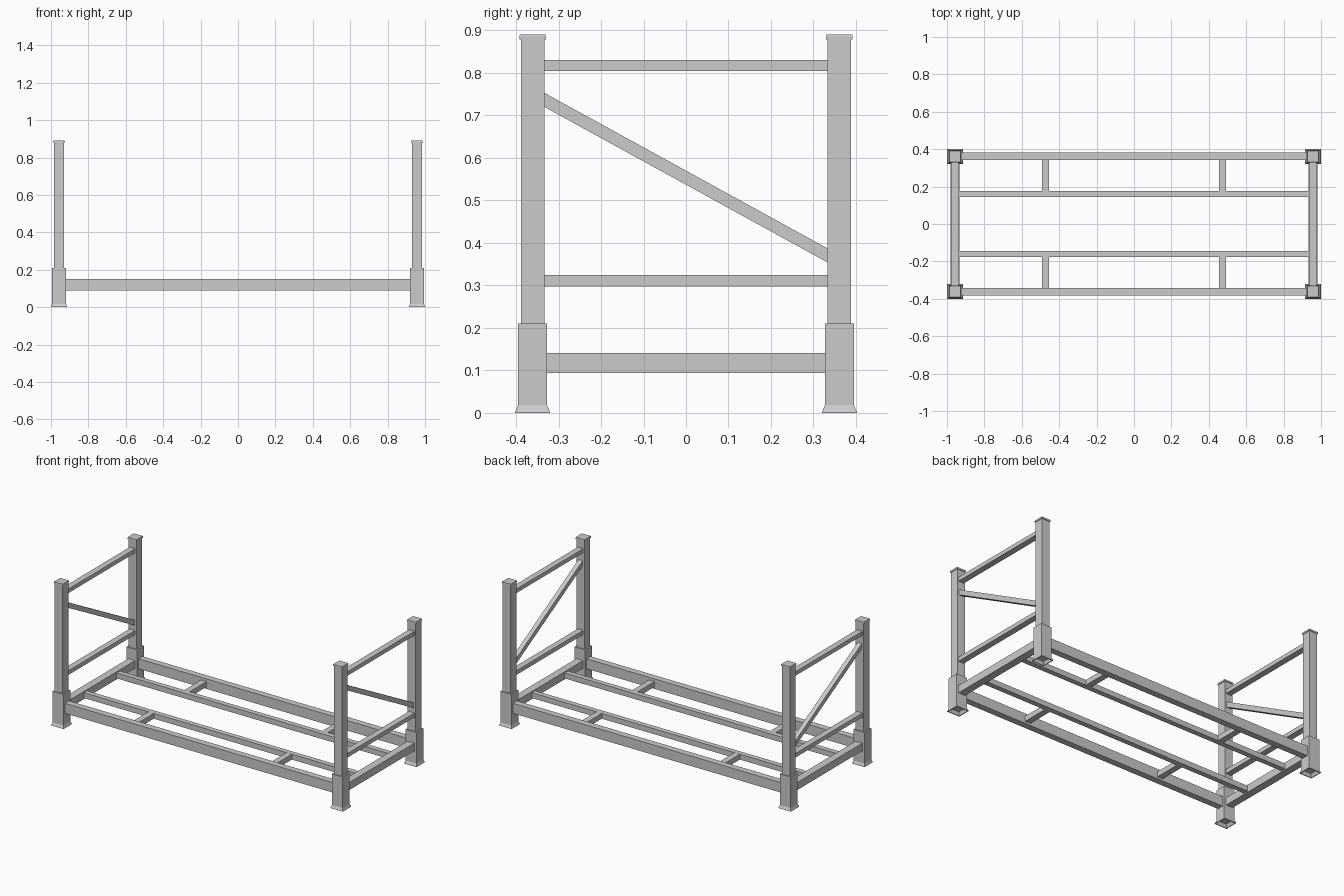
import bpy, bmesh

if "Cube" in bpy.data.objects:
    bpy.data.objects.remove(bpy.data.objects["Cube"])

PX, PY = 0.957, 0.361        # corner post centres


def finish(name, bm):
    bmesh.ops.recalc_face_normals(bm, faces=bm.faces)
    me = bpy.data.meshes.new(name)
    bm.to_mesh(me)
    bm.free()
    ob = bpy.data.objects.new(name, me)
    bpy.context.collection.objects.link(ob)
    return ob


def loft(name, cx, cy, rings):
    """Stack of rectangular rings (half x, half y, z), capped at both ends."""
    bm = bmesh.new()
    loops = [[bm.verts.new((cx + sx * hx, cy + sy * hy, z))
              for sx, sy in ((-1, -1), (1, -1), (1, 1), (-1, 1))]
             for hx, hy, z in rings]
    for a, b in zip(loops, loops[1:]):
        for i in range(4):
            j = (i + 1) % 4
            bm.faces.new((a[i], a[j], b[j], b[i]))
    bm.faces.new(loops[0])
    bm.faces.new(loops[-1])
    return finish(name, bm)


def box(name, x0, x1, y0, y1, z0, z1):
    return loft(name, (x0 + x1) / 2, (y0 + y1) / 2,
                [(abs(x1 - x0) / 2, abs(y1 - y0) / 2, z) for z in (z0, z1)])


def brace(name, cx, half, profile):
    """Side profile in (y, z) extruded along x."""
    bm = bmesh.new()
    face = bm.faces.new([bm.verts.new((cx - half, y, z)) for y, z in profile])
    ext = bmesh.ops.extrude_face_region(bm, geom=[face])
    for v in ext["geom"]:
        if isinstance(v, bmesh.types.BMVert):
            v.co.x += 2 * half
    return finish(name, bm)


for sx, side in ((-1, "left"), (1, "right")):
    cx = sx * PX
    for sy, end in ((-1, "front"), (1, "back")):
        tag = f"{end}_{side}"
        cy = sy * PY
        # upright post and its cap
        loft(f"post_{tag}", cx, cy, [(0.0275, 0.0275, 0.20), (0.0275, 0.0275, 0.88)])
        loft(f"post_cap_{tag}", cx, cy, [(0.031, 0.031, 0.879), (0.031, 0.031, 0.886),
                                         (0.030, 0.030, 0.89)])
        # lower sleeve with a flared foot, recessed underneath
        loft(f"foot_sleeve_{tag}", cx, cy, [
            (0.030, 0.028, 0.02), (0.039, 0.037, 0.0), (0.043, 0.041, 0.0),
            (0.043, 0.041, 0.002), (0.037, 0.034, 0.018), (0.037, 0.034, 0.21)])
    # end frame: base beam, two rails, diagonal brace
    box(f"end_beam_{side}", cx - 0.0235, cx + 0.0235, -0.33, 0.33, 0.094, 0.141)
    for label, z0, z1 in (("lower", 0.298, 0.324), ("upper", 0.805, 0.83)):
        box(f"{label}_end_rail_{side}", cx - 0.019, cx + 0.019, -0.335, 0.335, z0, z1)
    brace(f"diagonal_brace_{side}", cx, 0.014,
          [(-0.335, 0.721), (0.335, 0.353), (0.335, 0.386), (-0.335, 0.754)])

for sy, end in ((-1, "front"), (1, "back")):
    # long outer beam and inner rail
    box(f"long_beam_{end}", -0.922, 0.922, sy * PY - 0.02, sy * PY + 0.02, 0.088, 0.15)
    box(f"inner_rail_{end}", -0.934, 0.934, sy * 0.16 - 0.016, sy * 0.16 + 0.016, 0.101, 0.134)
    # short ties between them
    for sx, side in ((-1, "left"), (1, "right")):
        box(f"short_tie_{end}_{side}", sx * 0.473 - 0.019, sx * 0.473 + 0.019,
            sy * 0.17, sy * 0.345, 0.101, 0.1335)
